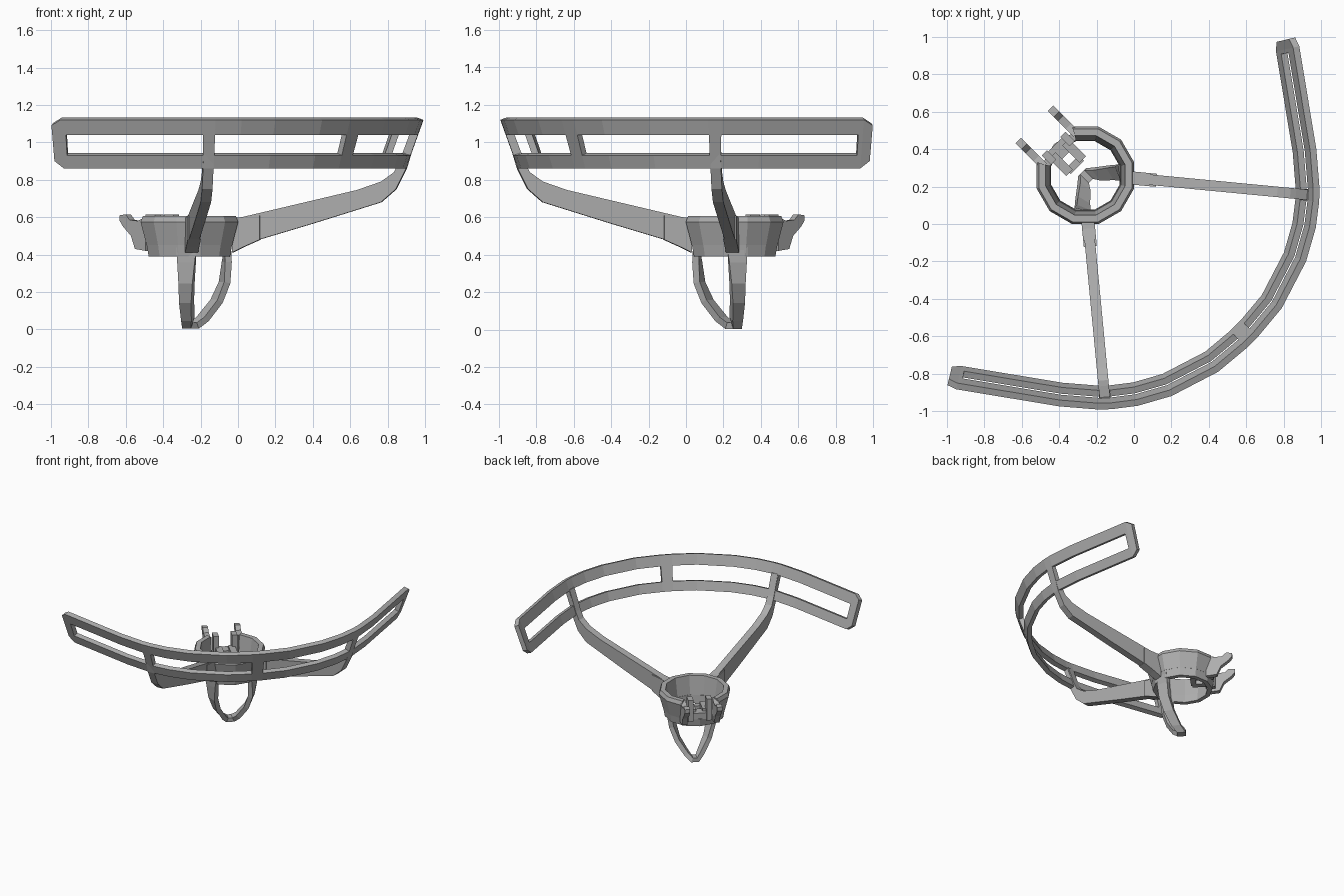
import bpy, bmesh
from math import radians, cos, sin
from mathutils import Vector

cube = bpy.data.objects.get("Cube")
if cube:
    bpy.data.objects.remove(cube, do_unlink=True)

grey = bpy.data.materials.new("plastic grey")
grey.use_nodes = True
grey.diffuse_color = (0.42, 0.42, 0.42, 1)
grey.node_tree.nodes["Principled BSDF"].inputs["Base Color"].default_value = (0.42, 0.42, 0.42, 1)

HUB = Vector((-0.26, 0.26, 0))
OUT = Vector((-1, 1, 0)).normalized()   # towards the clip
SIDE = Vector((1, 1, 0)).normalized()   # across the symmetry plane
UP = Vector((0, 0, 1))


def mirrored(p):
    """Reflect across the diagonal symmetry plane."""
    return Vector((-p[1], -p[0], p[2] if len(p) > 2 else 0))


def make(name, verts, faces):
    me = bpy.data.meshes.new(name)
    me.from_pydata([tuple(v) for v in verts], [], faces)
    bm = bmesh.new()
    bm.from_mesh(me)
    bmesh.ops.recalc_face_normals(bm, faces=bm.faces)
    bm.to_mesh(me)
    bm.free()
    me.materials.append(grey)
    ob = bpy.data.objects.new(name, me)
    bpy.context.collection.objects.link(ob)
    return ob


def loft(name, sections, closed=False):
    """Skin equal cross-sections, capping the ends when open."""
    n, m = len(sections[0]), len(sections)
    verts = [v for s in sections for v in s]
    faces = []
    for i in range(m if closed else m - 1):
        a, b = i * n, (i + 1) % m * n
        for j in range(n):
            k = (j + 1) % n
            faces.append((a + j, a + k, b + k, b + j))
    if not closed:
        faces += [tuple(range(n)), tuple(range((m - 1) * n, m * n))]
    return make(name, verts, faces)


def plate(name, origin, along, across, profile, width):
    """Extrude an (along, z) profile sideways around its middle plane."""
    return loft(name, [[origin + along * u + UP * z + across * s * width / 2
                        for u, z in profile] for s in (-1, 1)])


def lathe(name, profile, start, steps, closed):
    rings = []
    for i in range(steps if closed else steps + 1):
        a = radians(start + 30 * i)
        rings.append([HUB + Vector((cos(a) * r, sin(a) * r, z)) for r, z in profile])
    return loft(name, rings, closed)


# Curved guard: sloping band with window openings between the posts
half = [Vector((x, y, 0)) for x, y in [
    (-1.0, -0.872), (-0.95, -0.884), (-0.925, -0.888), (-0.4, -0.975),
    (-0.19, -0.992), (-0.12, -0.99), (0.02, -0.972), (0.2, -0.92),
    (0.45, -0.79), (0.6, -0.665)]]
path = half + [mirrored(p) for p in reversed(half)]
heights = [0.86, 0.93, 1.04, 1.12]
tip_heights = [0.9, 0.93, 1.04, 1.09]
last = len(path) - 1
verts = []
for i, p in enumerate(path):
    t = (path[min(i + 1, last)] - path[max(i - 1, 0)]).normalized()
    inward = Vector((-t.y, t.x, 0))
    for z in tip_heights if i in (0, last) else heights:
        verts.append(p + inward * (1.12 - z) * 0.36 + UP * z)
solid_columns = {0, 1, 4, 9}            # tip, arm post, centre post
faces = []
for i in range(last):
    for r in range(3):
        if r == 1 and min(i, last - 1 - i) not in solid_columns:
            continue
        a = i * 4 + r
        faces.append((a, a + 4, a + 5, a + 1))
guard = make("guard_band", verts, faces)
for f in guard.data.polygons:           # outward normals for the thickness
    if f.normal.dot(f.center - HUB) < 0:
        f.flip()
thick = guard.modifiers.new("thickness", "SOLIDIFY")
thick.thickness = 0.036
thick.offset = -1
thick.use_even_offset = True

# Two arms rising from the hub and turning up into the guard posts
arm_profile = [(-0.02, 0.44), (0.4, 0.565), (0.77, 0.68), (0.85, 0.75),
               (0.905, 0.86), (0.965, 1.06), (0.93, 1.06), (0.87, 0.9),
               (0.84, 0.84), (0.77, 0.79), (0.64, 0.745), (-0.02, 0.59)]
start, end = Vector((0, 0.245, 0)), Vector((0.94, 0.155, 0))
along = (end - start).normalized()
across = UP.cross(along)
plate("left_arm", start, along, across, arm_profile, 0.056)
plate("front_arm", mirrored(start), mirrored(along), mirrored(across), arm_profile, 0.056)

# Arm roots flaring into the hub
root = [(-0.03, 0.41), (0.03, 0.44), (0.12, 0.48), (0.12, 0.61), (-0.03, 0.595)]
plate("left_arm_root", start, along, across, root, 0.07)
plate("front_arm_root", mirrored(start), mirrored(along), mirrored(across), root, 0.07)

# Hub: closed lower collar and flared upper collar, open at the clip
lathe("lower_collar", [(0.225, 0.39), (0.237, 0.455), (0.195, 0.455), (0.19, 0.39)],
      135 + 30, 12, True)
lathe("upper_collar", [(0.237, 0.45), (0.27, 0.575), (0.258, 0.605), (0.22, 0.605),
                       (0.197, 0.45)], 135 + 30, 10, False)

# Foot: strap looping below the hub
limb = [(-0.275, 0.055, 0.44, 0.11), (-0.275, 0.06, 0.36, 0.095),
        (-0.275, 0.072, 0.25, 0.08), (-0.275, 0.115, 0.15, 0.075),
        (-0.268, 0.19, 0.055, 0.07), (-0.27, 0.238, 0.02, 0.065)]
stations = []
for i, (x, y, z, w) in enumerate(limb):
    wide = Vector((1, -0.2 * i, 0)).normalized()
    stations.append((Vector((x, y, z)), wide, w))
stations += [(mirrored(p), mirrored(d), w) for p, d, w in reversed(stations)]
sections = []
for i, (p, d, w) in enumerate(stations):
    t = stations[min(i + 1, len(stations) - 1)][0] - stations[max(i - 1, 0)][0]
    n = t.cross(d).normalized()
    sections.append([p + d * a * w / 2 + n * b * 0.018
                     for a, b in ((-1, -1), (1, -1), (1, 1), (-1, 1))])
loft("foot_loop", sections)

# Clip: two hooked prongs
prong = [(0.19, 0.42), (0.27, 0.43), (0.3, 0.5), (0.36, 0.55), (0.385, 0.58),
         (0.385, 0.61), (0.34, 0.615), (0.31, 0.585), (0.25, 0.58), (0.19, 0.6)]
for name, s in (("right_prong", -1), ("left_prong", 1)):
    plate(name, HUB + SIDE * s * 0.122, OUT, SIDE, prong, 0.04)

# Latch between the prongs: framed square opening with two upright lugs
for name, u0, u1, s, w, z0, z1 in (
        ("latch_inner_bar", 0.06, 0.1, 0, 0.1, 0.45, 0.5),
        ("latch_outer_bar", 0.15, 0.23, 0, 0.14, 0.45, 0.5),
        ("latch_right_rail", 0.07, 0.2, -0.05, 0.05, 0.45, 0.52),
        ("latch_left_rail", 0.07, 0.2, 0.05, 0.05, 0.45, 0.52),
        ("latch_right_lug", 0.17, 0.24, -0.07, 0.04, 0.44, 0.615),
        ("latch_left_lug", 0.17, 0.24, 0.07, 0.04, 0.44, 0.615)):
    plate(name, HUB + SIDE * s, OUT, SIDE,
          [(u0, z0), (u1, z0), (u1, z1), (u0, z1)], w)
